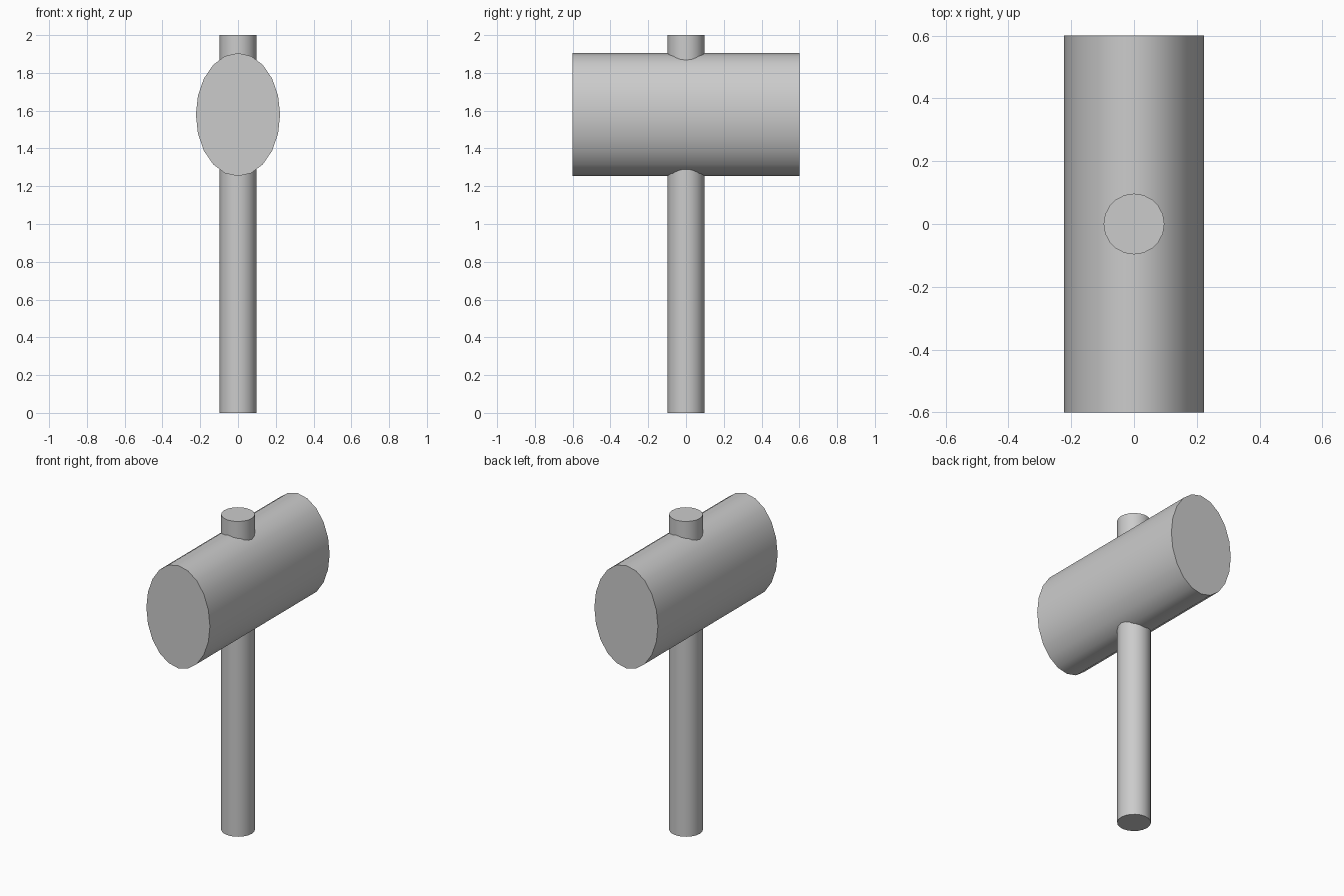
import bpy
from math import radians

if "Cube" in bpy.data.objects:
    bpy.data.objects.remove(bpy.data.objects["Cube"])


def rod(name, radius, length, location, rotation=(0, 0, 0), scale=(1, 1, 1)):
    bpy.ops.mesh.primitive_cylinder_add(vertices=20, radius=radius, depth=length,
                                        location=location, rotation=rotation)
    obj = bpy.context.object
    obj.name = name
    obj.scale = scale
    bpy.ops.object.transform_apply(location=False, rotation=True, scale=True)
    bpy.ops.object.shade_smooth_by_angle(angle=radians(30))
    return obj


# Round handle passing right through the head
rod("handle", 0.097, 2.0, (0, 0, 1.0))

# Oval mallet head lying along y (local y becomes world z)
rod("head", 1.0, 1.2, (0, 0, 1.579), (radians(90), 0, 0), (0.223, 0.326, 1))
